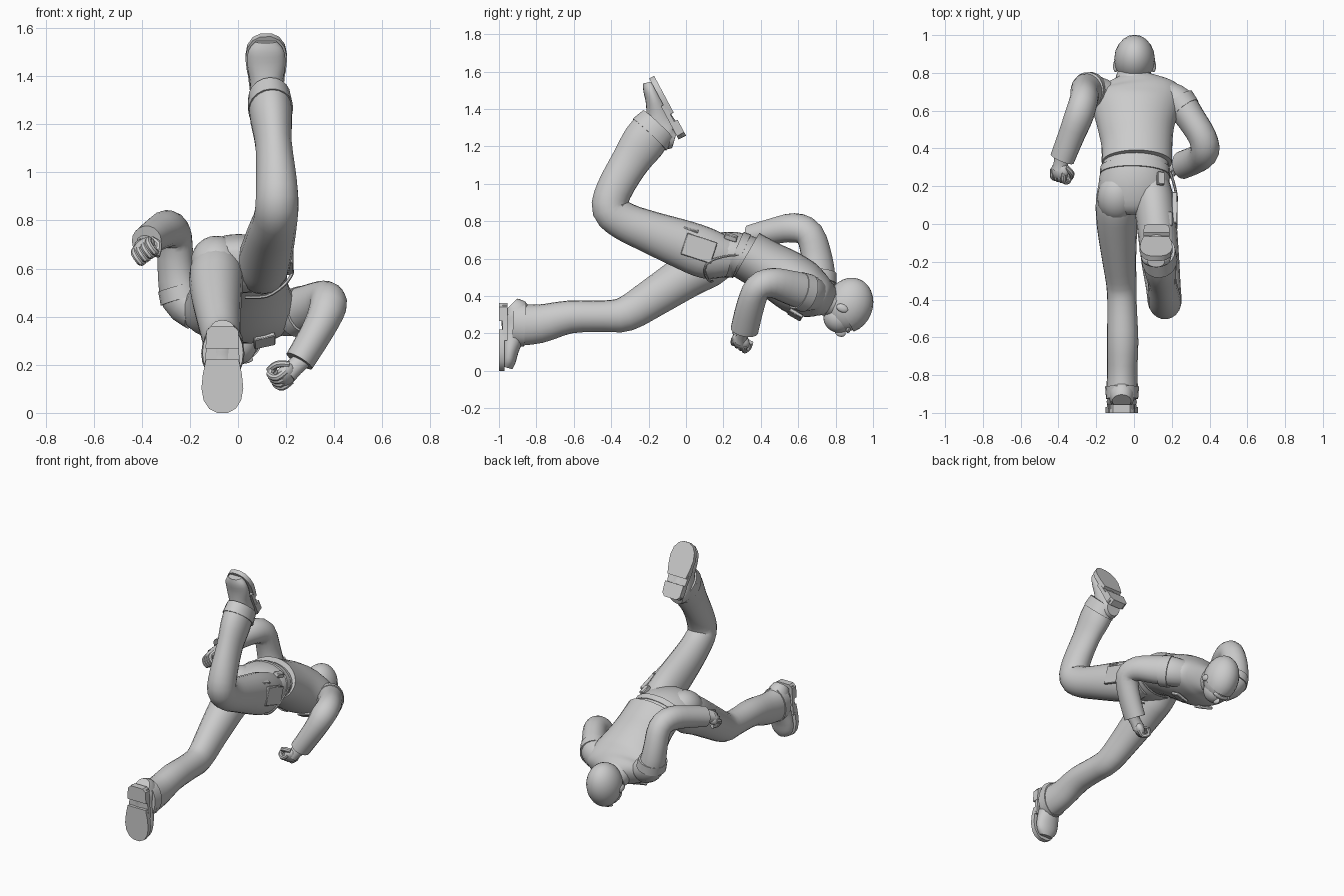
import bpy, bmesh, math
from mathutils import Vector, Matrix

if "Cube" in bpy.data.objects:
    bpy.data.objects.remove(bpy.data.objects["Cube"])


def finish(name, bm, angle=40):
    bmesh.ops.recalc_face_normals(bm, faces=bm.faces)
    me = bpy.data.meshes.new(name)
    bm.to_mesh(me)
    bm.free()
    ob = bpy.data.objects.new(name, me)
    bpy.context.collection.objects.link(ob)
    bpy.ops.object.select_all(action='DESELECT')
    ob.select_set(True)
    bpy.context.view_layer.objects.active = ob
    bpy.ops.object.shade_smooth_by_angle(angle=math.radians(angle))
    return ob


def spline(p, k):
    """Catmull-Rom through rows of numbers."""
    p = [Vector(q) for q in p]
    out = []
    for i in range(len(p) - 1):
        a, b, c, d = p[max(i - 1, 0)], p[i], p[i + 1], p[min(i + 2, len(p) - 1)]
        for j in range(k):
            t = j / k
            out.append(0.5 * (2 * b + (c - a) * t + (2 * a - 5 * b + 4 * c - d) * t * t
                              + (3 * b - a - 3 * c + d) * t ** 3))
    return out + [p[-1]]


def loft(name, rows, n=20, k=3):
    """Elliptical tube; rows are x, y, z, half width, half depth."""
    rows = spline(rows, k)
    bm = bmesh.new()
    side, prev = Vector((1, 0, 0)), None
    for i, r in enumerate(rows):
        c = Vector(r[:3])
        t = (Vector(rows[min(i + 1, len(rows) - 1)][:3]) - Vector(rows[max(i - 1, 0)][:3])).normalized()
        if abs(t.dot(side)) > 0.97:
            side = Vector((0, 1, 0))
        side = (side - t * side.dot(t)).normalized()
        up = t.cross(side)
        ring = [bm.verts.new(c + side * r[3] * math.cos(2 * math.pi * j / n)
                             + up * r[4] * math.sin(2 * math.pi * j / n)) for j in range(n)]
        if prev:
            for j in range(n):
                bm.faces.new((prev[j], prev[(j + 1) % n], ring[(j + 1) % n], ring[j]))
        else:
            bm.faces.new(ring[::-1])
        prev = ring
    bm.faces.new(prev)
    return finish(name, bm)


def tube(name, pts, r, n=8):
    return loft(name, [(*p, r, r) for p in pts], n)


def ellipsoid(name, c, r, tilt=0, cut=None):
    bm = bmesh.new()
    bmesh.ops.create_uvsphere(bm, u_segments=20, v_segments=14, radius=1)
    if cut:
        bmesh.ops.bisect_plane(bm, geom=bm.verts[:] + bm.edges[:] + bm.faces[:],
                               plane_co=cut[0], plane_no=cut[1], clear_inner=True)
    bm.transform(Matrix.Translation(c) @ Matrix.Rotation(math.radians(tilt), 4, 'X') @ Matrix.Diagonal((*r, 1)))
    return finish(name, bm)


def box(name, c, size, rot):
    bm = bmesh.new()
    bmesh.ops.create_cube(bm, size=1)
    m = Matrix.Rotation(math.radians(rot[0]), 4, 'X') @ Matrix.Rotation(math.radians(rot[1]), 4, 'Y')
    bm.transform(Matrix.Translation(c) @ m @ Matrix.Diagonal((*size, 1)))
    bmesh.ops.bevel(bm, geom=bm.edges[:], offset=0.004, segments=1, affect='EDGES')
    return finish(name, bm)


def boot(name, heel, toe_dir, down):
    """Boot on a sole plane: heel point, direction to the toe, sole normal."""
    h, t, d = Vector(heel), Vector(toe_dir).normalized(), Vector(down).normalized()
    s = t.cross(d)
    upper = [(.012, .05, .10), (.05, .067, .16), (.12, .067, .16), (.18, .07, .125),
             (.25, .08, .095), (.31, .073, .078), (.345, .045, .06)]
    loft(name + "_upper", [(*(h + t * a - d * (e / 2 + .012)), w, e / 2) for a, w, e in upper])

    def slab(part, outline, lo, hi):
        bm = bmesh.new()
        pts = [(a, w) for a, w in outline] + [(a, -w) for a, w in outline[::-1]]
        rings = [[bm.verts.new(h + t * a + s * w - d * z) for a, w in pts] for z in (lo, hi)]
        m = len(pts)
        for j in range(m):
            bm.faces.new((rings[0][j], rings[0][(j + 1) % m], rings[1][(j + 1) % m], rings[1][j]))
        bm.faces.new(rings[0])
        bm.faces.new(rings[1][::-1])
        finish(name + part, bm)
    slab("_heel", [(0, .045), (.02, .066), (.095, .07)], 0, .045)
    slab("_sole", [(.14, .068), (.2, .081), (.26, .087), (.31, .078), (.345, .055), (.362, .022)], 0, .03)
    slab("_shank", [(.01, .06), (.1, .068), (.2, .078)], .02, .045)


def hand(name, wrist, d, p):
    """Fist: wrist point, direction, curl direction."""
    w, d = Vector(wrist), Vector(d).normalized()
    p = Vector(p)
    p = (p - d * p.dot(d)).normalized()
    s = d.cross(p)
    if s.x * w.x > 0 and s.y > 0:
        s = -s
    loft(name + "_wrist", [(*(w - d * .07), .04, .035), (*w, .038, .032), (*(w + d * .04), .042, .036)], 12)
    bm = bmesh.new()
    bmesh.ops.create_uvsphere(bm, u_segments=14, v_segments=10, radius=1)
    m = Matrix((d * .05, s * .054, p * .032)).transposed().to_4x4()
    bm.transform(Matrix.Translation(w + d * .045) @ m)
    finish(name + "_palm", bm)
    for i in range(4):
        o = w + s * (i - 1.5) * .025
        tube(f"{name}_finger_{i}", [o + d * .045 - p * .012, o + d * .09 - p * .004,
                                    o + d * .098 + p * .035, o + d * .06 + p * .045], .0145)
    tube(name + "_thumb", [w + d * .015 + s * .04, w + d * .05 + s * .058 + p * .03,
                           w + d * .085 + s * .03 + p * .056], .015)


# Torso: jacket from hem to neck, and trouser seat
loft("jacket", [(.015, .325, .62, .186, .135), (.015, .42, .565, .188, .138), (.01, .52, .505, .205, .15),
                (.01, .62, .44, .235, .152), (.01, .69, .405, .24, .128), (.005, .735, .385, .19, .10),
                (.0, .775, .365, .085, .075)], 28, 4)
loft("trouser_seat", [(0, .06, .615, .10, .06), (0, .10, .62, .165, .10), (.0, .2, .62, .188, .122),
                      (.01, .3, .618, .176, .117), (.015, .40, .57, .165, .11)], 24)
loft("belt", [(.005, .262, .628, .186, .125), (.006, .30, .612, .184, .126)], 24, 1)
loft("collar", [(0, .745, .385, .105, .09), (0, .80, .36, .09, .083)], 20, 2)
loft("neck", [(0, .74, .38, .065, .065), (0, .86, .34, .065, .065)], 16, 1)

# Head, face down
C = (.003, .871, .35)
ellipsoid("skull", C, (.102, .12, .142), -22)
ellipsoid("hair", C, (.108, .127, .151), -22, ((0, -.05, -.35), (0, .55, .8)))
ellipsoid("jaw", (.003, .818, .285), (.076, .084, .082), -22)
ellipsoid("nose", (.003, .825, .205), (.014, .03, .022), -22)
ellipsoid("brow", (.003, .868, .222), (.06, .014, .02), -22)
for sx in (-1, 1):
    ellipsoid("ear", (.003 + sx * .1, .836, .335), (.014, .034, .022), -22)

# Trailing straight leg
loft("straight_leg", [(-.085, .22, .61, .10, .10), (-.09, .12, .575, .112, .128), (-.09, 0, .505, .108, .118),
                      (-.08, -.17, .395, .092, .105), (-.067, -.32, .305, .08, .094), (-.063, -.44, .292, .078, .084),
                      (-.06, -.62, .288, .083, .088), (-.062, -.78, .252, .08, .103), (-.063, -.90, .245, .086, .112)], 20)
ellipsoid("buttock", (-.09, .14, .632), (.105, .13, .10), 20)
boot("straight_boot", (-.065, -1, .362), (0, 0, -1), (0, -1, 0))
loft("straight_boot_cuff", [(-.063, -.86, .247, .09, .116), (-.063, -.925, .25, .085, .118)], 20, 1)

# Raised bent leg
loft("raised_leg", [(.085, .22, .61, .10, .11), (.105, .12, .625, .108, .134), (.12, 0, .67, .106, .132),
                    (.14, -.2, .745, .1, .112), (.155, -.33, .8, .092, .102), (.162, -.405, .865, .09, .098),
                    (.16, -.385, .965, .085, .097), (.148, -.30, 1.115, .076, .103),
                    (.138, -.225, 1.225, .087, .118), (.13, -.165, 1.305, .088, .11)], 20)
boot("raised_boot", (.12, .0, 1.258), (-.01, -.47, .88), (0, .88, .47))
loft("raised_boot_cuff", [(.136, -.195, 1.262, .094, .124), (.13, -.145, 1.315, .088, .115)], 20, 1)

# Raised-back left arm
loft("left_sleeve", [(-.17, .68, .43, .09, .09), (-.235, .705, .48, .085, .095), (-.258, .70, .60, .075, .085),
                     (-.265, .66, .73, .073, .078), (-.29, .575, .765, .075, .08), (-.335, .46, .745, .07, .07),
                     (-.38, .345, .715, .068, .062)], 18)
loft("left_shoulder_roll", [(-.232, .705, .47, .092, .1), (-.247, .708, .525, .088, .097)], 18, 2)
hand("left_hand", (-.387, .325, .70), (-.12, -.95, -.25), (.6, 0, -.8))

# Forward-hanging right arm
loft("right_sleeve", [(.17, .68, .41, .08, .09), (.24, .64, .42, .085, .098), (.30, .56, .445, .078, .092),
                      (.362, .46, .47, .075, .08), (.375, .385, .445, .077, .073), (.335, .345, .35, .068, .075),
                      (.255, .312, .215, .062, .075)], 18)
loft("right_shoulder_roll", [(.235, .645, .415, .094, .105), (.27, .6, .43, .088, .102)], 18, 2)
hand("right_hand", (.235, .30, .19), (-.65, -.15, -.62), (-.5, .5, .45))

# Pockets, flaps and thigh cord
box("thigh_pocket", (.215, .07, .655), (.03, .17, .12), (-18, 0))
box("thigh_flap", (.17, .03, .765), (.07, .08, .015), (-18, 28))
box("belt_pouch", (.14, .24, .715), (.04, .07, .03), (-18, 20))
for sx in (-1, 1):
    box("chest_pocket", (.01 + sx * .1, .585, .30), (.09, .08, .02), (-30, -sx * 14))
tube("thigh_cord", [(.19, .28, .62), (.215, .2, .61), (.225, .12, .58), (.19, .1, .53),
                    (.12, .12, .485), (.03, .14, .48)], .007, 6)
